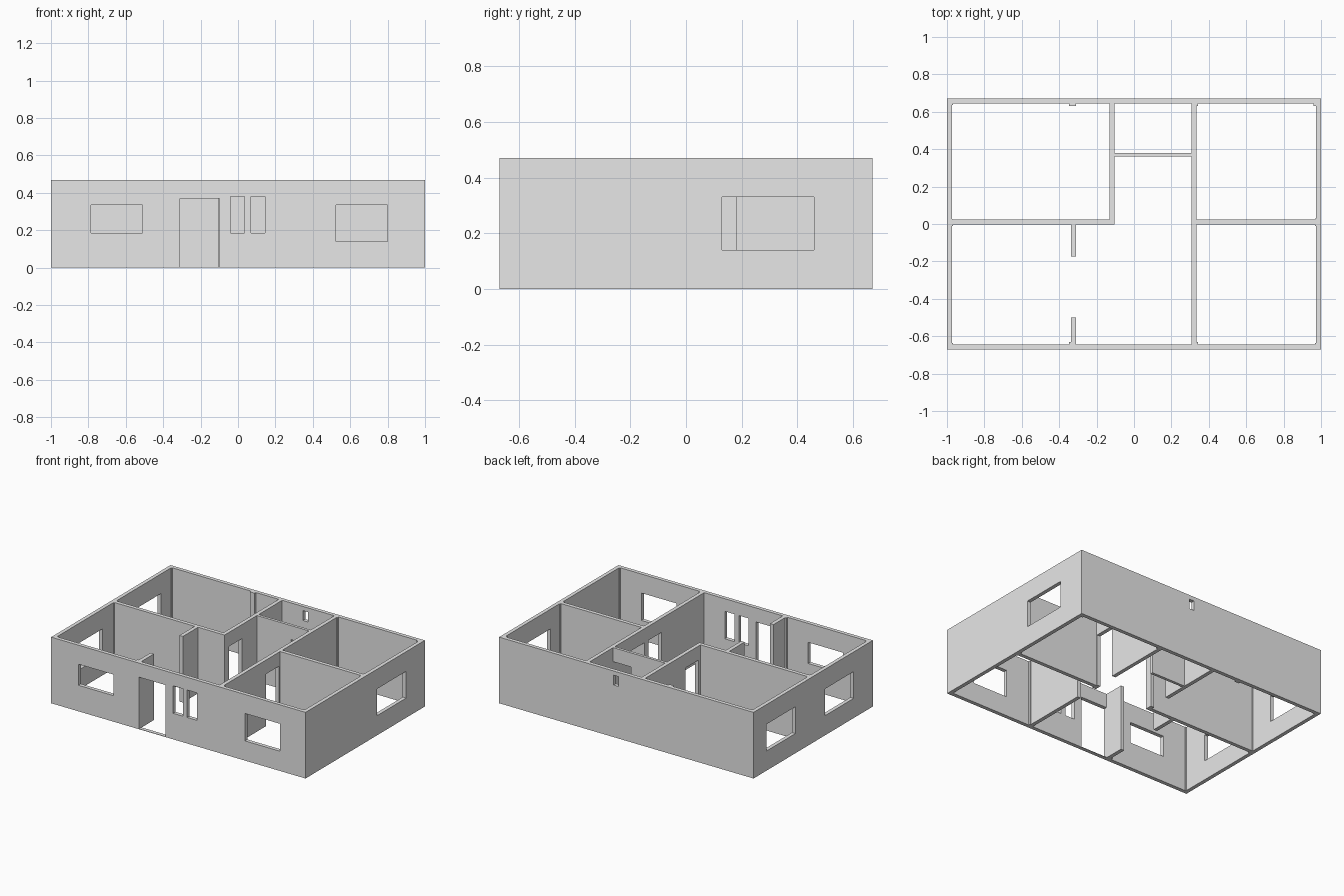
import bpy, bmesh
from mathutils import Vector

if "Cube" in bpy.data.objects:
    bpy.data.objects.remove(bpy.data.objects["Cube"])

H, T = 0.47, 0.027          # wall height and thickness
X, Y = 1.0, 0.67            # outer half sizes
DOOR = 0.37                 # door head height

mat = bpy.data.materials.new("plain grey plaster")
mat.diffuse_color = (0.8, 0.8, 0.8, 1)
mat.use_nodes = True
mat.node_tree.nodes["Principled BSDF"].inputs["Base Color"].default_value = mat.diffuse_color


def finish(name, bm):
    bmesh.ops.recalc_face_normals(bm, faces=bm.faces)
    me = bpy.data.meshes.new(name)
    bm.to_mesh(me)
    bm.free()
    me.materials.append(mat)
    ob = bpy.data.objects.new(name, me)
    bpy.context.collection.objects.link(ob)


def wall(name, axis, at, a, b, openings=(), t=T):
    """Wall along axis from a to b, occupying at..at+t across it.
    openings: (start, end, bottom, top) rectangles left empty."""
    us = sorted({a, b, *[v for o in openings for v in o[:2]]})
    zs = sorted({0, H, *[v for o in openings for v in o[2:]]})
    bm = bmesh.new()
    pt = lambda u, z: (u, at, z) if axis == "x" else (at, u, z)
    for u0, u1 in zip(us, us[1:]):
        for z0, z1 in zip(zs, zs[1:]):
            cu, cz = (u0 + u1) / 2, (z0 + z1) / 2
            if any(o[0] < cu < o[1] and o[2] < cz < o[3] for o in openings):
                continue
            bm.faces.new([bm.verts.new(pt(u, z)) for u, z in
                          ((u0, z0), (u1, z0), (u1, z1), (u0, z1))])
    bmesh.ops.remove_doubles(bm, verts=bm.verts, dist=1e-5)
    # thicken the panel
    ext = bmesh.ops.extrude_face_region(bm, geom=bm.faces[:], use_keep_orig=True)
    verts = [g for g in ext["geom"] if isinstance(g, bmesh.types.BMVert)]
    off = Vector((0, t, 0)) if axis == "x" else Vector((t, 0, 0))
    bmesh.ops.translate(bm, verts=verts, vec=off)
    finish(name, bm)


# outer walls with windows and the entrance
wall("front_wall", "x", -Y, -X, X, [
    (-0.785, -0.51, 0.185, 0.335),
    (-0.31, -0.10, 0.003, DOOR),
    (-0.04, 0.035, 0.185, 0.38),
    (0.07, 0.145, 0.185, 0.38),
    (0.525, 0.80, 0.14, 0.335)])
wall("back_wall", "x", Y - T, -X, X, [(0.06, 0.10, 0.37, 0.44)])
wall("right_wall", "y", X - T, -Y + T, Y - T, [(0.13, 0.46, 0.14, 0.33)])
wall("left_wall", "y", -X, -Y + T, Y - T, [
    (0.20, 0.525, 0.14, 0.33), (-0.455, -0.13, 0.14, 0.33)])

# inner partitions
wall("right_partition", "y", 0.307, -Y + T, Y - T, [
    (-0.165, -0.015, 0, DOOR), (0.03, 0.18, 0, DOOR)])
wall("left_partition", "y", -0.13, -0.004, Y - T, [(0.045, 0.19, 0, DOOR)])
wall("left_cross_wall", "x", -0.004, -X + T, -0.13)
wall("right_cross_wall", "x", -0.004, 0.334, X - T)
wall("small_room_wall", "x", 0.36, -0.103, 0.307, [(0.165, 0.307, 0, DOOR)], t=0.02)
for name, a, b in (("back_stub_wall", -0.175, -0.004), ("front_stub_wall", -Y + T, -0.50)):
    wall(name, "y", -0.338, a, b)

# slightly protruding columns in the corners and junctions: x0, x1, y0, y1
columns = [
    (-X, -0.967, -Y, -0.637), (-X, -0.967, 0.637, Y),
    (0.967, X, -Y, -0.637), (0.96, X, 0.632, Y),
    (-0.348, -0.31, -Y, -0.63), (-0.348, -0.31, 0.63, Y),
    (0.307, 0.341, -Y, -0.63), (0.307, 0.341, 0.63, Y),
    (-X, -0.967, -0.011, 0.027), (0.967, X, -0.011, 0.03)]
for i, (x0, x1, y0, y1) in enumerate(columns):
    wall(f"column_{i + 1}", "x", y0, x0, x1, t=y1 - y0)
